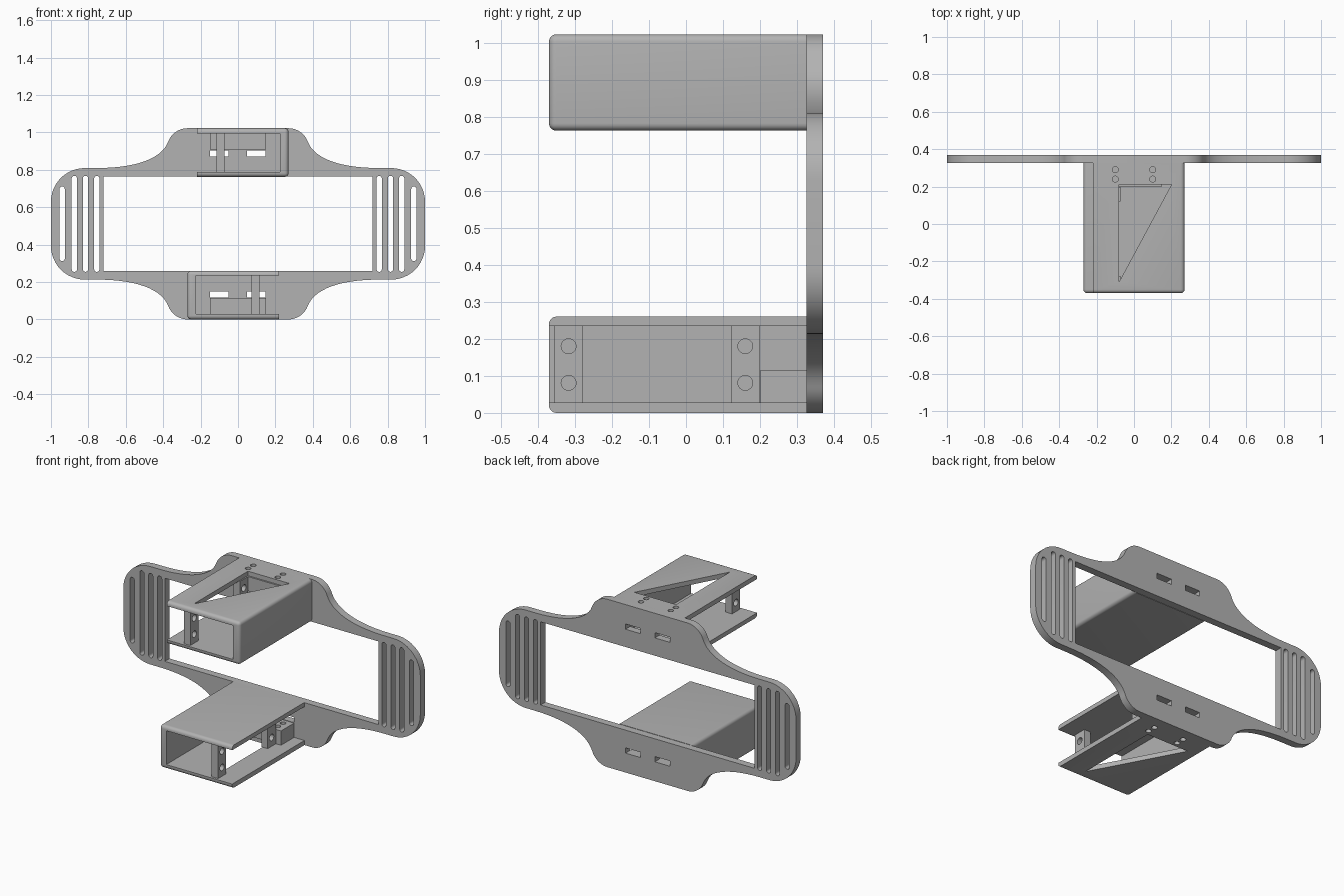
import bpy, bmesh, math
from mathutils import Matrix, Vector

cube = bpy.data.objects.get("Cube")
if cube:
    bpy.data.objects.remove(cube, do_unlink=True)

H = 1.022            # total height
MID = H / 2
BACK, FRONT = 0.325, -0.37

grey = bpy.data.materials.new("plain grey")
grey.use_nodes = True
grey.diffuse_color = (0.45, 0.45, 0.45, 1)
grey.node_tree.nodes["Principled BSDF"].inputs["Base Color"].default_value = (0.45, 0.45, 0.45, 1)


def add_box(bm, x, y, z):
    size = (x[1] - x[0], y[1] - y[0], z[1] - z[0])
    mid = ((x[0] + x[1]) / 2, (y[0] + y[1]) / 2, (z[0] + z[1]) / 2)
    m = Matrix.Translation(mid) @ Matrix.Diagonal((*size, 1))
    bmesh.ops.create_cube(bm, size=1, matrix=m)


def add_rod(bm, centre, axis, radius, length):
    turn = Vector((0, 0, 1)).rotation_difference(Vector(axis)).to_matrix().to_4x4()
    bmesh.ops.create_cone(bm, cap_ends=True, segments=24, radius1=radius, radius2=radius,
                          depth=length, matrix=Matrix.Translation(centre) @ turn)


def add_prism(bm, points, z0, z1):
    face = bm.faces.new([bm.verts.new((x, y, z0)) for x, y in points])
    out = bmesh.ops.extrude_face_region(bm, geom=[face])
    verts = [g for g in out["geom"] if isinstance(g, bmesh.types.BMVert)]
    bmesh.ops.translate(bm, verts=verts, vec=(0, 0, z1 - z0))


def finish(bm, name):
    bmesh.ops.recalc_face_normals(bm, faces=bm.faces)
    mesh = bpy.data.meshes.new(name)
    bm.to_mesh(mesh)
    bm.free()
    mesh.materials.append(grey)
    obj = bpy.data.objects.new(name, mesh)
    bpy.context.collection.objects.link(obj)
    return obj


def select(obj):
    bpy.ops.object.select_all(action='DESELECT')
    obj.select_set(True)
    bpy.context.view_layer.objects.active = obj


def cut(obj, bm):
    cutter = finish(bm, "cutter")
    cutter.hide_render = True
    mod = obj.modifiers.new("cut", 'BOOLEAN')
    mod.operation, mod.solver, mod.object = 'DIFFERENCE', 'EXACT', cutter
    select(obj)
    bpy.ops.object.modifier_apply(modifier=mod.name)
    bpy.data.objects.remove(cutter, do_unlink=True)


def smooth(obj):
    select(obj)
    bpy.ops.object.shade_smooth_by_angle(angle=math.radians(30))


# Back frame: quarter outline mirrored, with window and strap slots as holes
def arc(cx, cz, r, a0, a1, n=12):
    steps = [math.radians(a0 + (a1 - a0) * i / n) for i in range(n + 1)]
    return [(cx + r * math.cos(a), cz + r * math.sin(a)) for a in steps]


def rect(x0, x1, z0, z1):
    return [(x0, z0), (x1, z0), (x1, z1), (x0, z1)]


def slot(x, half, r=0.014):
    return arc(x, half - r, r, 0, 180, 8) + arc(x, r - half, r, 180, 360, 8)


top = MID
shoulder = arc(0.27, top - 0.11, 0.11, 90, 20)
ex, ez = 0.76, 0.298
sx, sz = shoulder[-1]
# concave sweep from the shoulder to the side wing
for i in range(1, 15):
    t = i / 14
    c1, c2 = (sx + 0.035, sz - 0.092), (0.55, ez)
    shoulder.append(tuple((1 - t)**3 * a + 3 * t * (1 - t)**2 * b + 3 * t * t * (1 - t) * c + t**3 * d
                          for a, b, c, d in zip((sx, sz), c1, c2, (ex, ez))))
quarter = shoulder + arc(0.82, ez - 0.18, 0.18, 90, 0)
right = quarter + [(x, -z) for x, z in reversed(quarter)]
outline = right + [(-x, z) for x, z in reversed(right)]

loops = [outline, rect(-0.72, 0.72, -0.253, 0.253)]
for side in (-1, 1):
    loops.append(slot(side * 0.94, 0.2))
    loops += [slot(side * x, 0.257) for x in (0.755, 0.815, 0.875)]
    # strap openings behind the mounts
    loops += [rect(x, x + 0.1, min(side * 0.393, side * 0.361), max(side * 0.393, side * 0.361))
              for x in (-0.15, 0.048)]

curve = bpy.data.curves.new("back_frame", 'CURVE')
curve.dimensions, curve.fill_mode, curve.extrude = '2D', 'BOTH', 0.0225
for pts in loops:
    spline = curve.splines.new('POLY')
    spline.points.add(len(pts) - 1)
    for p, (x, z) in zip(spline.points, pts):
        p.co = (x, z, 0, 1)
    spline.use_cyclic_u = True
frame = bpy.data.objects.new("back_frame", curve)
bpy.context.collection.objects.link(frame)
select(frame)
bpy.ops.object.convert(target='MESH')
frame = bpy.context.view_layer.objects.active
frame.data.transform(Matrix.Translation((0, 0.3475, MID)) @ Matrix.Rotation(math.pi / 2, 4, 'X'))
frame.data.materials.clear()
frame.data.materials.append(grey)
smooth(frame)


# One mount sits low; the other is the same part turned half round
def build_mount(prefix, matrix):
    parts = []
    # channel: rounded block, hollowed and open at the front and one side
    bm = bmesh.new()
    add_box(bm, (-0.27, 0.22), (FRONT, BACK), (0, 0.26))
    bm.edges.ensure_lookup_table()
    rounded = []
    for e in bm.edges:
        at_open = all(v.co.x > 0.2 for v in e.verts)
        at_back = all(v.co.y > 0.3 for v in e.verts)
        if not at_open and not at_back:
            rounded.append(e)
    bmesh.ops.bevel(bm, geom=rounded, offset=0.02, segments=5, profile=0.5, affect='EDGES')
    channel = finish(bm, prefix + "_channel")
    bm = bmesh.new()
    add_box(bm, (-0.224, 0.4), (-0.5, 0.5), (0.028, 0.234))
    cut(channel, bm)
    # triangular window and screw holes in the outer plate
    bm = bmesh.new()
    add_prism(bm, [(0.08, 0.21), (-0.2, 0.21), (0.08, -0.31)], -0.05, 0.1)
    for x in (-0.1, 0.1):
        for y in (0.24, 0.29):
            add_rod(bm, (x, y, 0.02), (0, 0, 1), 0.016, 0.12)
    cut(channel, bm)
    parts.append(channel)

    # drilled posts
    for label, y in (("front", -0.317), ("rear", 0.16)):
        bm = bmesh.new()
        add_box(bm, (0.072, 0.115), (y - 0.039, y + 0.039), (0.027, 0.235))
        post = finish(bm, f"{prefix}_{label}_post")
        bm = bmesh.new()
        for z in (0.081, 0.18):
            add_rod(bm, (0.09, y, z), (1, 0, 0), 0.02, 0.2)
        cut(post, bm)
        parts.append(post)

    # anchor block against the frame
    bm = bmesh.new()
    add_box(bm, (-0.15, 0.15), (0.2, BACK), (0.027, 0.115))
    anchor = finish(bm, prefix + "_anchor_block")
    bm = bmesh.new()
    for x in (-0.1, 0.1):
        for y in (0.24, 0.29):
            add_rod(bm, (x, y, 0.07), (0, 0, 1), 0.016, 0.2)
    cut(anchor, bm)
    parts.append(anchor)

    for p in parts:
        p.data.transform(matrix)
        smooth(p)


build_mount("lower", Matrix.Identity(4))
build_mount("upper", Matrix.Translation((0, 0, H)) @ Matrix.Rotation(math.pi, 4, 'Y'))
